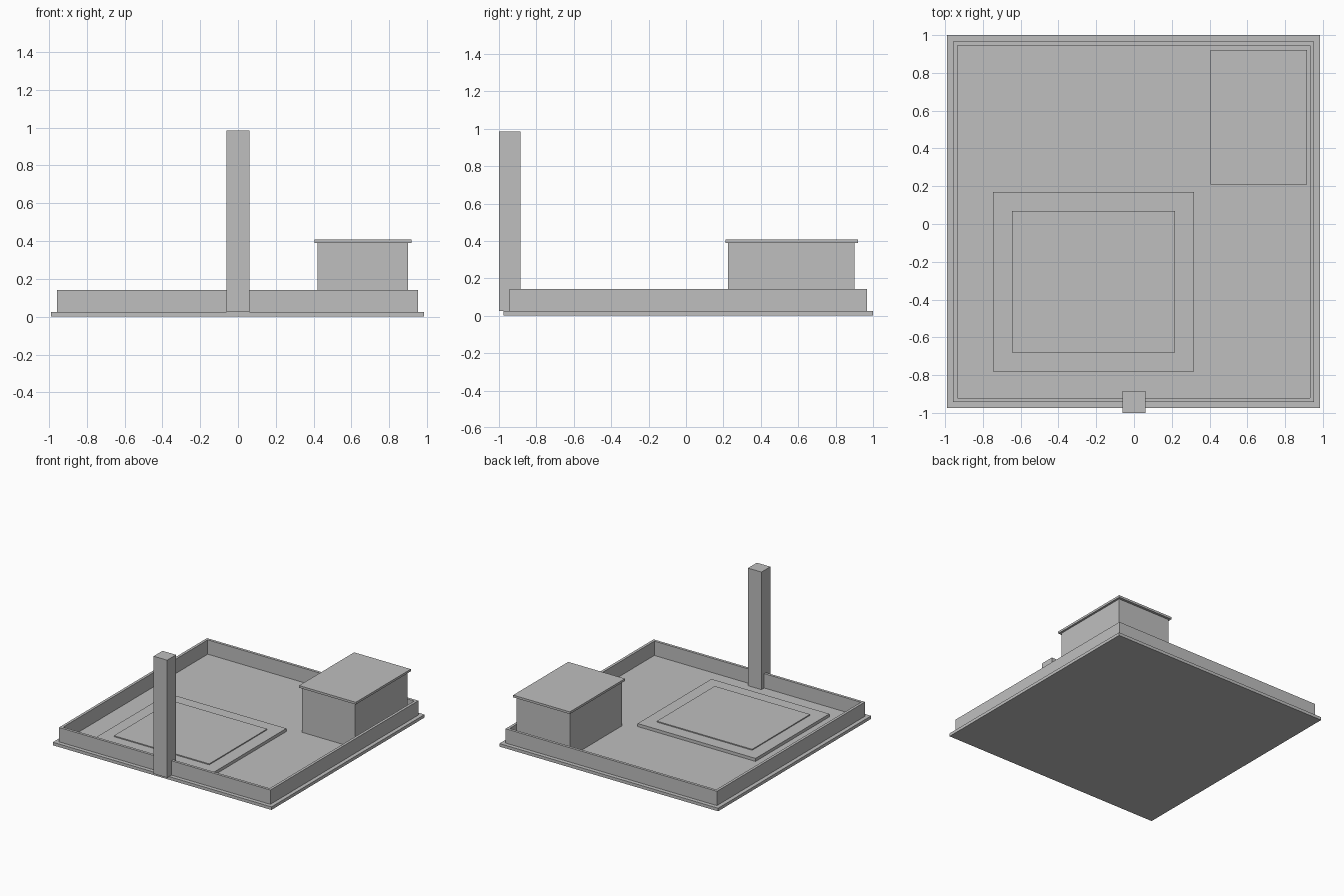
import bpy
import bmesh

cube = bpy.data.objects.get("Cube")
if cube:
    bpy.data.objects.remove(cube, do_unlink=True)

# One plain grey for everything
grey = bpy.data.materials.new("plain grey")
grey.use_nodes = True
colour = (0.52, 0.52, 0.52, 1)
grey.diffuse_color = colour
grey.node_tree.nodes["Principled BSDF"].inputs["Base Color"].default_value = colour


def finish(name, bm):
    mesh = bpy.data.meshes.new(name)
    bm.to_mesh(mesh)
    bm.free()
    mesh.materials.append(grey)
    obj = bpy.data.objects.new(name, mesh)
    bpy.context.collection.objects.link(obj)
    return obj


def block(name, x, y, z):
    """Box filling the given (low, high) range on each axis."""
    bm = bmesh.new()
    bmesh.ops.create_cube(bm, size=1)
    for v in bm.verts:
        v.co = [r[0] if c < 0 else r[1] for c, r in zip(v.co, (x, y, z))]
    return finish(name, bm)


def ring_wall(name, x, y, z, thickness):
    """Closed rectangular wall, open in the middle."""
    bm = bmesh.new()
    loops = []
    for inset, height in ((0, z[0]), (0, z[1]), (thickness, z[1]), (thickness, z[0])):
        x0, x1 = x[0] + inset, x[1] - inset
        y0, y1 = y[0] + inset, y[1] - inset
        loops.append([bm.verts.new((px, py, height))
                      for px, py in ((x0, y0), (x1, y0), (x1, y1), (x0, y1))])
    for i, low in enumerate(loops):
        high = loops[(i + 1) % 4]
        for j in range(4):
            k = (j + 1) % 4
            bm.faces.new((low[j], low[k], high[k], high[j]))
    return finish(name, bm)


FLOOR = 0.025

# Ground and surrounding wall
block("base_slab", (-0.99, 0.985), (-0.975, 1.0), (0, FLOOR))
ring_wall("perimeter_wall", (-0.957, 0.953), (-0.943, 0.967), (FLOOR, 0.142), 0.022)

# Tall post on the front wall
block("front_post", (-0.062, 0.06), (-1.0, -0.885), (FLOOR, 0.985))

# Corner building with overhanging flat roof
block("corner_building", (0.42, 0.90), (0.225, 0.90), (FLOOR, 0.39))
block("building_roof", (0.405, 0.917), (0.21, 0.92), (0.39, 0.408))

# Low stepped platform
block("platform", (-0.747, 0.318), (-0.782, 0.17), (FLOOR, 0.05))
block("platform_inner_step", (-0.645, 0.216), (-0.68, 0.068), (0.05, 0.058))
